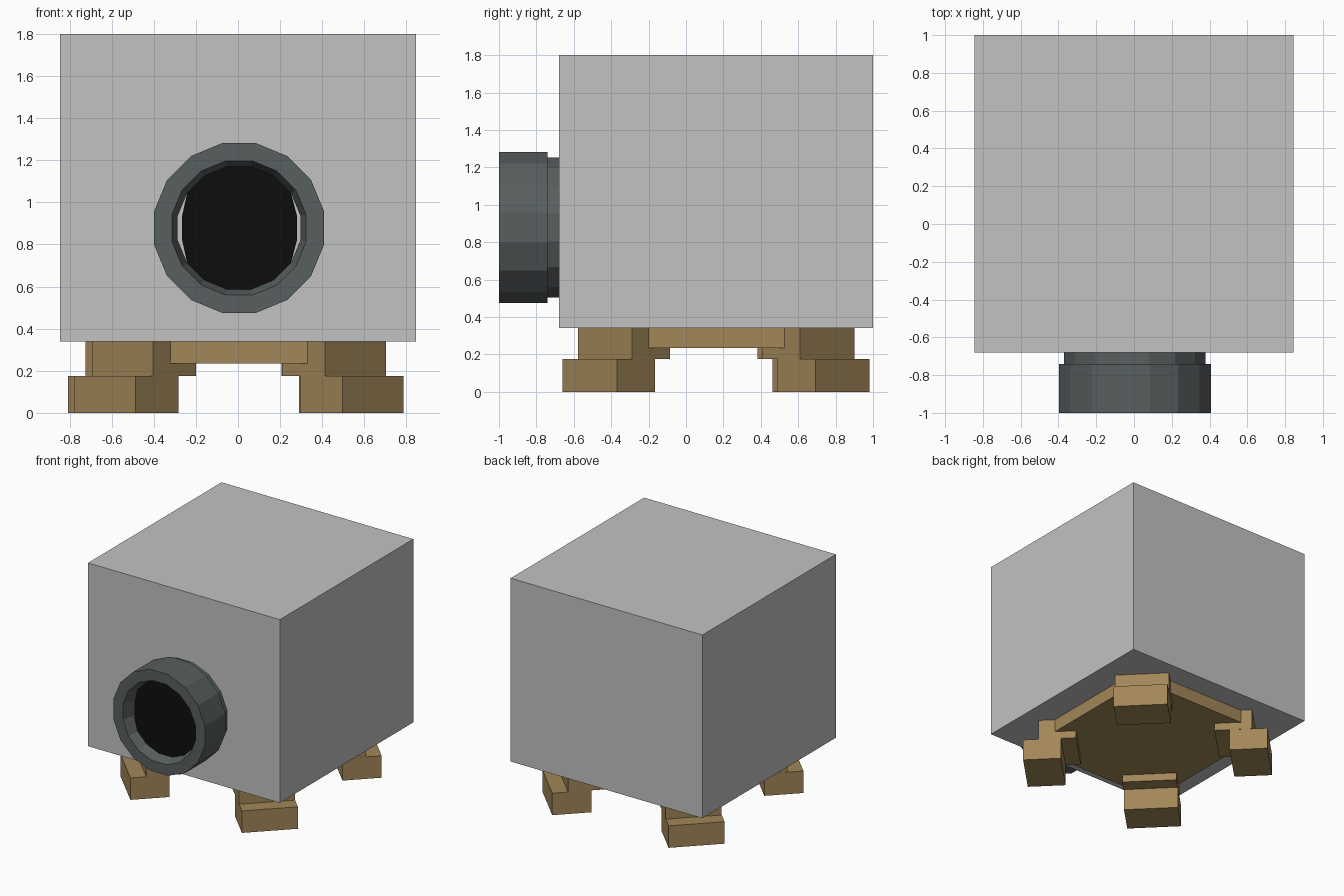
import bpy, bmesh, math
from mathutils import Matrix, Vector

if "Cube" in bpy.data.objects:
    bpy.data.objects.remove(bpy.data.objects["Cube"])


def material(name, r, g, b):
    lin = [((c / 255 + 0.055) / 1.055) ** 2.4 if c > 10 else c / 255 / 12.92 for c in (r, g, b)]
    m = bpy.data.materials.new(name)
    m.diffuse_color = (*lin, 1)
    m.use_nodes = True
    m.node_tree.nodes["Principled BSDF"].inputs["Base Color"].default_value = m.diffuse_color
    return m


GREY = material("light_grey", 194, 194, 194)
BROWN = material("wood_brown", 162, 135, 88)
STEEL = material("dark_steel", 88, 94, 95)
BLACK = material("black", 13, 13, 13)


def finish(name, bm, mat):
    bmesh.ops.recalc_face_normals(bm, faces=bm.faces)
    me = bpy.data.meshes.new(name)
    bm.to_mesh(me)
    bm.free()
    me.materials.append(mat)
    ob = bpy.data.objects.new(name, me)
    bpy.context.collection.objects.link(ob)
    return ob


def box(name, centre, size, mat, angle=0):
    bm = bmesh.new()
    bmesh.ops.create_cube(bm, size=1)
    bm.transform(Matrix.Translation(centre) @ Matrix.Rotation(angle, 4, 'Z')
                 @ Matrix.Diagonal((*size, 1)))
    return finish(name, bm, mat)


def prism(name, points, offset, mat):
    bm = bmesh.new()
    face = bm.faces.new([bm.verts.new(p) for p in points])
    ext = bmesh.ops.extrude_face_region(bm, geom=[face], use_keep_orig=True)
    moved = [v for v in ext["geom"] if isinstance(v, bmesh.types.BMVert)]
    bmesh.ops.translate(bm, verts=moved, vec=offset)
    return finish(name, bm, mat)


SIDES, CX, CZ = 16, 0.005, 0.878


def ring_point(i, r, y):
    a = 2 * math.pi * (i + 0.5) / SIDES
    return Vector((CX + r * math.sin(a), y, CZ + r * math.cos(a)))


# Main block
box("body", (0, 0.16, 1.07), (1.69, 1.68, 1.46), GREY)

# Port: collar, outer ring and tapered bore as one turned profile
profile = [(0.382, -0.68), (0.382, -0.74), (0.411, -0.74), (0.411, -1.0),
           (0.325, -1.0), (0.297, -0.92), (0.297, -0.68)]
bm = bmesh.new()
loops = [[bm.verts.new(ring_point(i, r, y)) for i in range(SIDES)] for r, y in profile]
for a, b in zip(loops, loops[1:]):
    for i in range(SIDES):
        j = (i + 1) % SIDES
        bm.faces.new((a[i], a[j], b[j], b[i]))
finish("port_ring", bm, STEEL)

# Dark disc inside the bore, flattened on its sides
disc = [ring_point(i, 0.297, -0.92) for i in range(SIDES)]
for p in disc:
    p.x = min(max(p.x, -0.265), 0.28)
prism("port_disc", disc, (0, 0.008, 0), BLACK)

# Base plate with cut corners
hx, hy, cy, cut = 0.615, 0.655, 0.16, 0.2
plate = []
for sx, sy in ((1, 1), (-1, 1), (-1, -1), (1, -1)):
    pair = [(sx * hx, cy + sy * (hy - cut), 0.235), (sx * (hx - cut), cy + sy * hy, 0.235)]
    plate += pair if sx * sy > 0 else pair[::-1]
prism("base_plate", plate, (0, 0, 0.105), BROWN)

# Stepped feet set diagonally under the corners
feet = {"front_right": (0.54, -0.413), "front_left": (-0.53, -0.413),
        "back_right": (0.535, 0.735), "back_left": (-0.56, 0.71)}
for name, (x, y) in feet.items():
    sx, sy = math.copysign(1, x), math.copysign(1, y)
    angle = math.atan2(sy, sx)
    box(name + "_foot", (x, y, 0.0875), (0.287, 0.41, 0.175), BROWN, angle)
    box(name + "_bracket", (x - 0.083 * sx, y - 0.081 * sy, 0.2575),
        (0.287, 0.41, 0.165), BROWN, angle)
